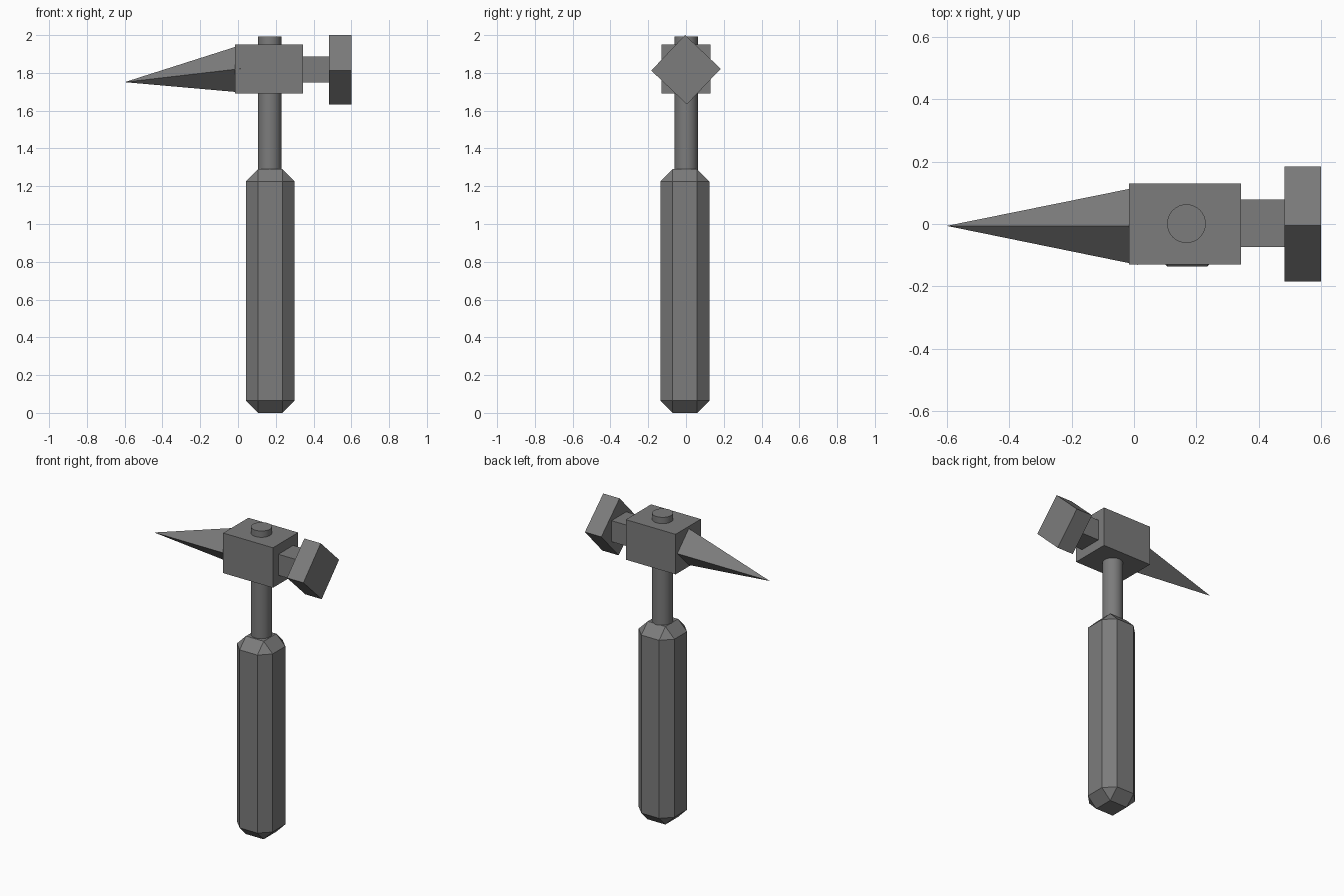
import bpy, bmesh
from math import radians
from mathutils import Vector

if "Cube" in bpy.data.objects:
    bpy.data.objects.remove(bpy.data.objects["Cube"])

# Dark grey metal used on every part
metal = bpy.data.materials.new("dark_metal")
metal.diffuse_color = (0.2, 0.2, 0.2, 1)
metal.use_nodes = True
metal.node_tree.nodes["Principled BSDF"].inputs["Base Color"].default_value = metal.diffuse_color


def box(name, lo, hi, bevel=0.0, roll=0.0):
    """Box between two corners, optionally chamfered and rolled about x."""
    lo, hi = Vector(lo), Vector(hi)
    bpy.ops.mesh.primitive_cube_add(size=1, location=(lo + hi) / 2)
    ob = bpy.context.object
    ob.name = name
    for v in ob.data.vertices:
        v.co = v.co * (hi - lo)
    ob.rotation_euler.x = roll
    if bevel:
        mod = ob.modifiers.new("chamfer", 'BEVEL')
        mod.width = bevel
        mod.segments = 1
        mod.limit_method = 'NONE'
    return ob


# Chamfered grip
box("grip", (0.042, -0.136, 0), (0.30, 0.124, 1.29), bevel=0.065)

# Round shaft running through the head
bpy.ops.mesh.primitive_cylinder_add(vertices=32, radius=0.062, depth=0.792,
                                    location=(0.168, 0.001, 1.596))
bpy.context.object.name = "shaft"
bpy.ops.object.shade_smooth_by_angle(angle=radians(30))

# Head block and neck
box("head_block", (-0.016, -0.13, 1.69), (0.343, 0.13, 1.951))
box("neck", (0.30, -0.074, 1.75), (0.50, 0.078, 1.887))

# Striking face: square plate turned on its corner
h = 0.13
box("striking_face", (0.482, -h, 1.817 - h), (0.60, h, 1.817 + h), roll=radians(46.5))

# Four-sided spike with a drooping tip
bm = bmesh.new()
tip = bm.verts.new((-0.60, -0.006, 1.751))
base = [bm.verts.new((0.012, y, z)) for y, z in
        ((-0.131, 1.822), (-0.006, 1.697), (0.118, 1.822), (-0.006, 1.946))]
bm.faces.new(base)
for i in range(4):
    bm.faces.new((tip, base[i], base[(i + 1) % 4]))
bmesh.ops.recalc_face_normals(bm, faces=bm.faces)
mesh = bpy.data.meshes.new("spike")
bm.to_mesh(mesh)
bm.free()
bpy.context.collection.objects.link(bpy.data.objects.new("spike", mesh))

for ob in bpy.data.objects:
    ob.data.materials.append(metal)
